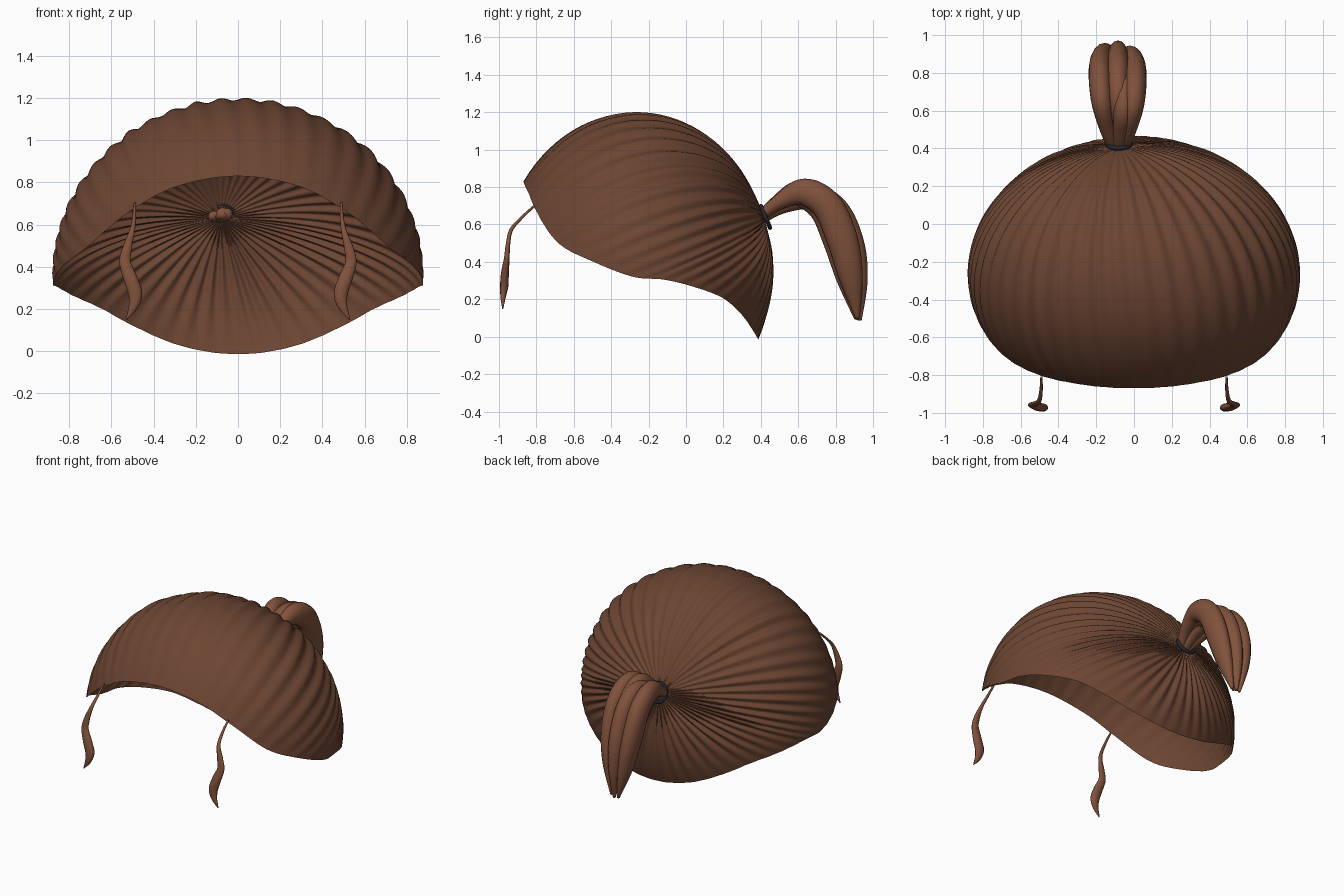
import bpy, math, random
from mathutils import Vector

if "Cube" in bpy.data.objects:
    bpy.data.objects.remove(bpy.data.objects["Cube"])

random.seed(4)


def material(name, rgb):
    m = bpy.data.materials.new(name)
    m.diffuse_color = (*rgb, 1)
    m.use_nodes = True
    m.node_tree.nodes["Principled BSDF"].inputs["Base Color"].default_value = m.diffuse_color
    return m


BROWN = material("brown", (0.15, 0.06, 0.032))
LIGHT = material("light_brown", (0.22, 0.085, 0.045))
DARK = material("dark_band", (0.02, 0.018, 0.025))


def spline(p, i, t, closed=False):
    # Catmull-Rom point on segment i
    n = len(p)
    k = (lambda j: p[j % n]) if closed else (lambda j: p[max(0, min(n - 1, j))])
    a, b, c, d = k(i - 1), k(i), k(i + 1), k(i + 2)
    return 0.5 * (2 * b + (c - a) * t + (2 * a - 5 * b + 4 * c - d) * t * t
                  + (3 * b - a - 3 * c + d) * t ** 3)


def make_object(name, verts, faces, mat):
    me = bpy.data.meshes.new(name)
    me.from_pydata(verts, [], faces)
    me.materials.append(mat)
    me.polygons.foreach_set("use_smooth", [True] * len(me.polygons))
    me.update()
    ob = bpy.data.objects.new(name, me)
    bpy.context.collection.objects.link(ob)
    return ob


def tube(name, pts, mat, sides=16, steps=8):
    # each point: x, y, z, half width along x, half thickness across
    pos = [Vector(p[:3]) for p in pts]
    rad = [Vector((p[3], p[4], 0)) for p in pts]
    samples = [(i, s / steps) for i in range(len(pts) - 1) for s in range(steps)]
    samples.append((len(pts) - 2, 1.0))
    c = [spline(pos, i, t) for i, t in samples]
    r = [spline(rad, i, t) for i, t in samples]
    verts, faces = [], []
    for j, q in enumerate(c):
        tan = (c[min(j + 1, len(c) - 1)] - c[max(j - 1, 0)]).normalized()
        side = (Vector((1, 0, 0)) - tan * tan.x).normalized()
        nor = tan.cross(side)
        for s in range(sides):
            a = 2 * math.pi * s / sides
            verts.append(q + side * r[j].x * math.cos(a) + nor * r[j].y * math.sin(a))
    for j in range(len(c) - 1):
        for s in range(sides):
            u = (s + 1) % sides
            faces.append((j * sides + s, j * sides + u,
                          (j + 1) * sides + u, (j + 1) * sides + s))
    faces.append(tuple(range(sides))[::-1])
    faces.append(tuple(range((len(c) - 1) * sides, len(c) * sides)))
    return make_object(name, verts, faces, mat)


# Hair cap: pleated ellipsoid swept from the gather point to the hairline
C, R = Vector((0, -0.27, 0.35)), Vector((0.878, 0.727, 0.845))


def unit(p):
    d = Vector(p) - C
    return Vector((d.x / R.x, d.y / R.y, d.z / R.z)).normalized()


half = [(0, -.87, .83), (.3, -.85, .78), (.5, -.81, .68), (.7, -.68, .5),
        (.8, -.49, .4), (.87, -.28, .32), (.87, -.12, .305), (.8, .03, .27),
        (.66, .19, .21), (.5, .28, .13), (.25, .34, .035), (0, .36, 0)]
rim = [Vector(p) for p in half + [(-x, y, z) for x, y, z in half[-2:0:-1]]]
dense = [spline(rim, i, s / 40, True) for i in range(len(rim)) for s in range(40)]
dense.append(dense[0])
length = [0.0]
for a, b in zip(dense, dense[1:]):
    length.append(length[-1] + (b - a).length)

FLUTES, PER, ROWS = 50, 8, 36
COLS = FLUTES * PER
pole = unit((-0.08, 0.42, 0.63))
strength = [random.uniform(0.6, 1.25) for _ in range(FLUTES)]
verts, faces, k = [], [], 0
for c in range(COLS):
    goal = length[-1] * c / COLS
    while length[k + 1] < goal:
        k += 1
    f = (goal - length[k]) / (length[k + 1] - length[k])
    edge = unit(dense[k].lerp(dense[k + 1], f))
    ang = pole.angle(edge)
    wave = math.cos(2 * math.pi * c / PER) * strength[((c + PER // 2) // PER) % FLUTES]
    for j in range(ROWS + 1):
        t = 0.025 + 0.975 * (j / ROWS) ** 1.2
        d = (pole * math.sin((1 - t) * ang) + edge * math.sin(t * ang)) / math.sin(ang)
        amp = 0.012 * min(1, t * 3.5) * (0.1 + 0.9 * min(1, (1 - t) * 2.2))
        d *= 1 + amp * wave
        verts.append(C + Vector((d.x * R.x, d.y * R.y, d.z * R.z)))
W = ROWS + 1
for c in range(COLS):
    n = (c + 1) % COLS
    for j in range(ROWS):
        faces.append((c * W + j, c * W + j + 1, n * W + j + 1, n * W + j))
make_object("hair_cap", verts, faces, BROWN)

# Hair tie
bpy.ops.mesh.primitive_torus_add(major_radius=0.062, minor_radius=0.012,
                                 major_segments=32, minor_segments=10,
                                 location=(-0.08, 0.425, 0.64),
                                 rotation=(math.radians(-67), 0, 0))
tie = bpy.context.object
tie.name = "hair_tie"
tie.data.materials.append(DARK)
bpy.ops.object.shade_smooth()

# Ponytail: overlapping locks that fan out and meet again at the tips
tail = [(.40, .63, .25, .028, .028), (.51, .705, .6, .042, .045),
        (.65, .755, .9, .055, .08), (.78, .68, 1, .06, .09),
        (.86, .5, .95, .058, .092), (.9, .3, .7, .045, .07), (.925, .09, .3, .008, .012)]
locks = [("left", -.095, -.005, .0), ("middle", 0, .012, -.01),
         ("right", .092, -.025, .02), ("under", .03, -.045, .01)]
for label, off, dy, dz in locks:
    pts = []
    for y, z, spread, w, h in tail:
        pts.append((-.085 + off * spread, y + dy * spread, z + dz * spread, w, h * .9))
    tube("ponytail_lock_" + label, pts, LIGHT)

# Loose wavy strands in front of the temples
strand = [(.49, -.81, .70, .006, .006), (.492, -.88, .635, .009, .008),
          (.502, -.935, .57, .013, .01), (.525, -.952, .49, .022, .012),
          (.535, -.958, .42, .027, .015), (.508, -.968, .34, .033, .021),
          (.487, -.972, .27, .033, .022), (.497, -.978, .21, .022, .014),
          (.53, -.98, .15, .003, .003)]
for label, s in (("left", -1), ("right", 1)):
    tube("front_strand_" + label, [(s * x, y, z, w, h) for x, y, z, w, h in strand],
         LIGHT, sides=12)
